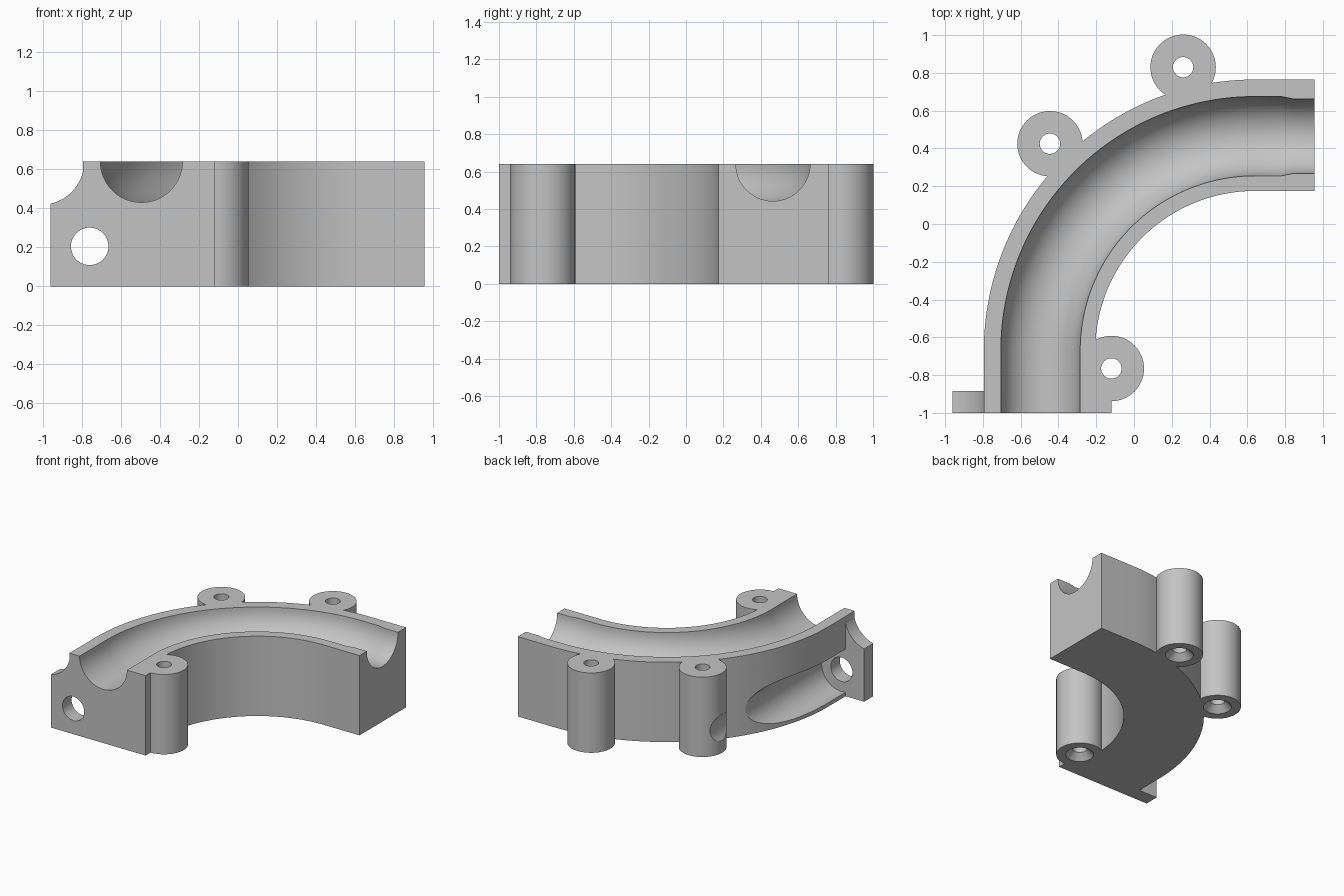
import bpy, bmesh, math
from mathutils import Vector, Matrix

cube = bpy.data.objects.get("Cube")
if cube:
    bpy.data.objects.remove(cube, do_unlink=True)

HEIGHT = 0.64
BEND = Vector((0.64, -0.67))          # centre of the quarter bend
END_X, END_Y = 0.955, -1.0            # the two open ends
R_OUT, R_MID, R_IN = 1.435, 1.135, 0.845
BOSSES = [(0.26, 0.83), (-0.445, 0.425), (-0.12, -0.765)]

grey = bpy.data.materials.new("plain grey")
grey.use_nodes = True
COLOUR = (0.55, 0.55, 0.55, 1)
grey.diffuse_color = COLOUR
grey.node_tree.nodes["Principled BSDF"].inputs["Base Color"].default_value = COLOUR


def finish(name, bm):
    bmesh.ops.recalc_face_normals(bm, faces=bm.faces)
    mesh = bpy.data.meshes.new(name)
    bm.to_mesh(mesh)
    bm.free()
    mesh.materials.append(grey)
    obj = bpy.data.objects.new(name, mesh)
    bpy.context.collection.objects.link(obj)
    return obj


def prism(name, points, vector):
    """Extrude a closed 3D outline along a vector."""
    bm = bmesh.new()
    face = bm.faces.new([bm.verts.new(p) for p in points])
    new = bmesh.ops.extrude_face_region(bm, geom=[face])["geom"]
    moved = [g for g in new if isinstance(g, bmesh.types.BMVert)]
    bmesh.ops.translate(bm, verts=moved, vec=vector)
    return finish(name, bm)


def cone(name, start, axis, length, r1, r2, sides=64):
    bm = bmesh.new()
    bmesh.ops.create_cone(bm, cap_ends=True, segments=sides, radius1=r1,
                          radius2=r2, depth=length)
    turn = Vector((0, 0, 1)).rotation_difference(Vector(axis)).to_matrix().to_4x4()
    move = Matrix.Translation(Vector(start) + Vector(axis) * length / 2)
    bmesh.ops.transform(bm, verts=bm.verts, matrix=move @ turn)
    return finish(name, bm)


def arc(radius, steps=48):
    """Quarter bend from the front leg round to the right leg."""
    angles = [math.pi - math.pi / 2 * i / steps for i in range(steps + 1)]
    return [(BEND + radius * Vector((math.cos(a), math.sin(a))), a) for a in angles]


def combine(target, tool, operation):
    mod = target.modifiers.new(operation.lower(), "BOOLEAN")
    mod.operation, mod.solver, mod.object = operation, "EXACT", tool
    bpy.context.view_layer.objects.active = target
    bpy.ops.object.modifier_apply(modifier=mod.name)
    bpy.data.objects.remove(tool, do_unlink=True)


# Curved body: outer bend, then back along the inner bend
outer = [p for p, a in arc(R_OUT)]
inner = [p for p, a in arc(R_IN)]
outline = ([(outer[0].x, END_Y)] + [tuple(p) for p in outer] + [(END_X, outer[-1].y)]
           + [(END_X, inner[-1].y)] + [tuple(p) for p in reversed(inner)]
           + [(inner[0].x, END_Y)])
body = prism("curved_channel_block", [(x, y, 0) for x, y in outline], (0, 0, HEIGHT))

# Front flange with a concave top corner
scoop = [(-1.01 + 0.222 * math.cos(a), HEIGHT - 0.222 * math.sin(a))
         for a in (math.radians(77) * i / 20 for i in range(21))]
profile = [(-0.96, 0), (-0.75, 0), (-0.75, HEIGHT)] + scoop[:-1] + [(-0.96, scoop[-1][1])]
combine(body, prism("flange", [(x, END_Y, z) for x, z in profile], (0, 0.115, 0)), "UNION")

# Small front corner joining the inner boss
corner = [(-0.3, END_Y, 0), (-0.12, END_Y, 0), (-0.12, -0.765, 0), (-0.3, -0.765, 0)]
combine(body, prism("corner", corner, (0, 0, HEIGHT)), "UNION")

# Screw bosses
for x, y in BOSSES:
    combine(body, cone("boss", (x, y, 0), (0, 0, 1), HEIGHT, 0.173, 0.173), "UNION")

# Flange hole and the wider clearance groove behind it
combine(body, cone("groove", (-0.76, -0.885, 0.205), (0, 1, 0), 1.8, 0.177, 0.177), "DIFFERENCE")
combine(body, cone("hole", (-0.76, -1.1, 0.205), (0, 1, 0), 0.4, 0.096, 0.096), "DIFFERENCE")

# Screw holes, countersunk underneath
for x, y in BOSSES:
    combine(body, cone("bore", (x, y, -0.1), (0, 0, 1), 1, 0.054, 0.054, 40), "DIFFERENCE")
    combine(body, cone("sink", (x, y, -0.02), (0, 0, 1), 0.07, 0.123, 0.054, 40), "DIFFERENCE")

# Round channel swept along the bend, slightly narrower at the right end
mid = arc(R_MID)
stations = [((mid[0][0].x, END_Y - 0.1), math.pi, 0.21)]
stations += [(tuple(p), a, 0.21) for p, a in mid]
stations += [((x, mid[-1][0].y), math.pi / 2, r)
             for x, r in ((0.78, 0.21), (0.84, 0.198), (END_X + 0.1, 0.198))]
bm = bmesh.new()
rings = []
SIDES = 56
for (x, y), a, r in stations:
    ring = []
    for i in range(SIDES):
        t = 2 * math.pi * i / SIDES
        side = r * math.cos(t)
        ring.append(bm.verts.new((x + side * math.cos(a), y + side * math.sin(a),
                                  HEIGHT + r * math.sin(t))))
    rings.append(ring)
for one, two in zip(rings, rings[1:]):
    for i in range(SIDES):
        j = (i + 1) % SIDES
        bm.faces.new((one[i], one[j], two[j], two[i]))
bm.faces.new(rings[0])
bm.faces.new(rings[-1])
combine(body, finish("channel", bm), "DIFFERENCE")

# Smooth curved walls, keep hard edges
bpy.ops.object.select_all(action="DESELECT")
body.select_set(True)
bpy.context.view_layer.objects.active = body
bpy.ops.object.shade_smooth_by_angle(angle=math.radians(25))
